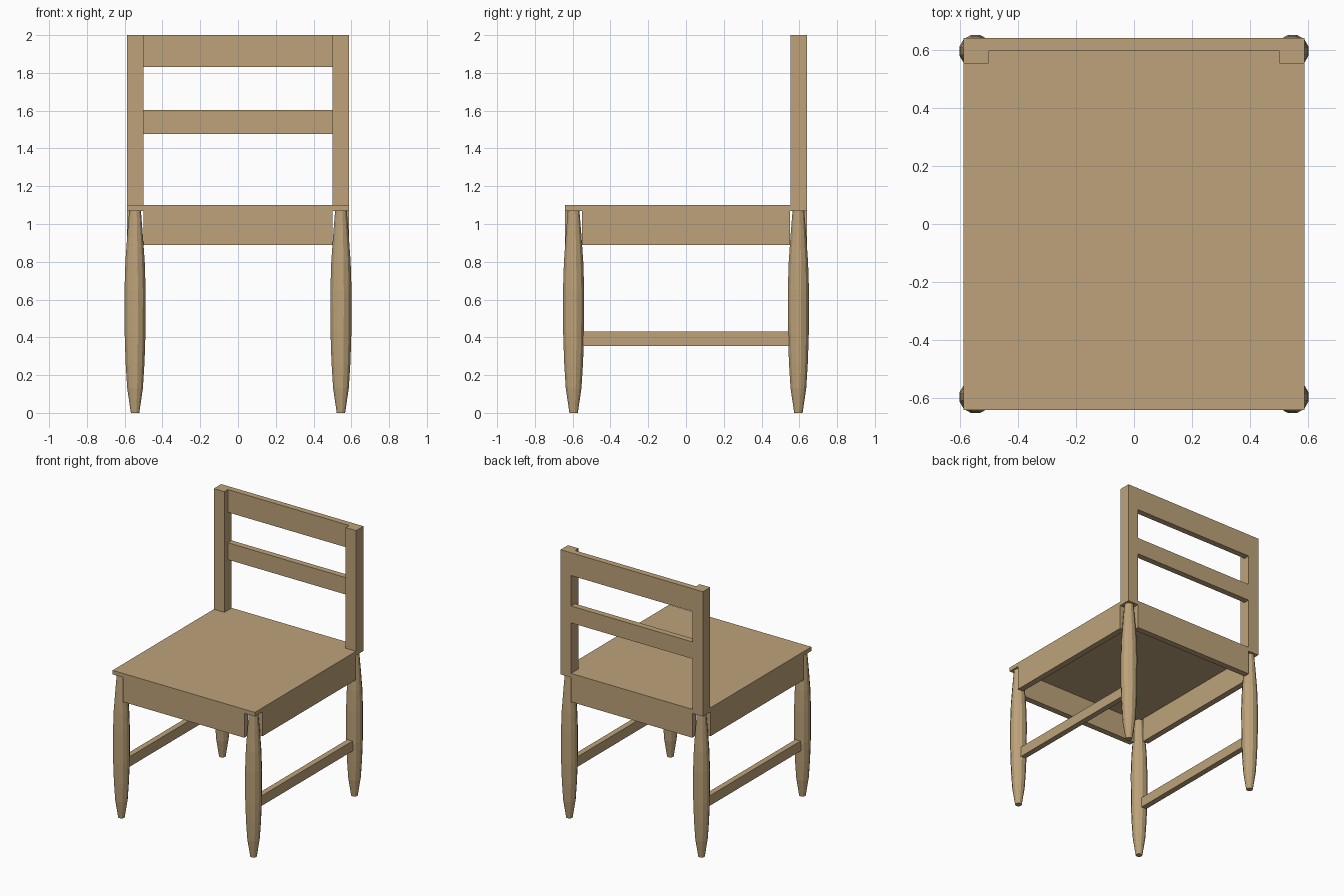
import bpy, bmesh, math

if "Cube" in bpy.data.objects:
    bpy.data.objects.remove(bpy.data.objects["Cube"])

wood = bpy.data.materials.new("light wood")
wood.diffuse_color = (0.51, 0.365, 0.193, 1)
wood.use_nodes = True
wood.node_tree.nodes["Principled BSDF"].inputs["Base Color"].default_value = wood.diffuse_color


def finish(name, bm):
    mesh = bpy.data.meshes.new(name)
    bmesh.ops.recalc_face_normals(bm, faces=bm.faces)
    bm.to_mesh(mesh)
    bm.free()
    mesh.materials.append(wood)
    obj = bpy.data.objects.new(name, mesh)
    bpy.context.collection.objects.link(obj)
    return obj


def box(name, x, y, z):
    """Box from (min, max) ranges."""
    bm = bmesh.new()
    bmesh.ops.create_cube(bm, size=1)
    for v in bm.verts:
        v.co = [r[0] if c < 0 else r[1] for c, r in zip(v.co, (x, y, z))]
    return finish(name, bm)


def leg(name, cx, cy, profile, sides=12):
    """Turned leg: rings of (z, radius) joined and capped."""
    bm = bmesh.new()
    rings = []
    for z, r in profile:
        angles = [2 * math.pi * (i + 0.5) / sides for i in range(sides)]
        rings.append([bm.verts.new((cx + r * math.cos(a), cy + r * math.sin(a), z))
                      for a in angles])
    for low, high in zip(rings, rings[1:]):
        for i in range(sides):
            j = (i + 1) % sides
            bm.faces.new((low[i], low[j], high[j], high[i]))
    bm.faces.new(rings[0])
    bm.faces.new(rings[-1])
    return finish(name, bm)


W, D = 0.587, 0.64        # half width and half depth of the seat
IN_X, IN_Y = 0.50, 0.55   # where the corner posts begin
T = 0.045                 # board thickness

# Seat board
box("seat", (-W, W), (-D, D), (1.07, 1.10))

# Apron boards under the seat, open at the corners for the legs
box("front_apron", (-IN_X, IN_X), (-D, -D + T), (0.888, 1.07))
box("back_apron", (-IN_X, IN_X), (D - T, D), (0.888, 1.07))

# Turned legs, side aprons, stretchers and back posts
LEG = [(0, 0.023), (0.13, 0.043), (0.27, 0.052), (0.42, 0.057), (0.65, 0.058),
       (0.80, 0.053), (0.95, 0.042), (1.07, 0.032)]
for side, s in (("left", -1), ("right", 1)):
    def span(a, b):
        return tuple(sorted((s * a, s * b)))
    box(side + "_apron", span(W - T, W), (-IN_Y, IN_Y), (0.888, 1.07))
    box(side + "_stretcher", span(0.524, 0.566), (-0.56, 0.56), (0.355, 0.43))
    box(side + "_back_post", span(IN_X, W), (0.553, D), (1.10, 2.0))
    leg(side + "_front_leg", s * 0.545, -0.595, LEG)
    leg(side + "_back_leg", s * 0.545, 0.595, LEG)

# Back rails
box("top_rail", (-IN_X, IN_X), (D - T, D), (1.83, 2.0))
box("middle_rail", (-IN_X, IN_X), (D - T, D), (1.477, 1.603))
